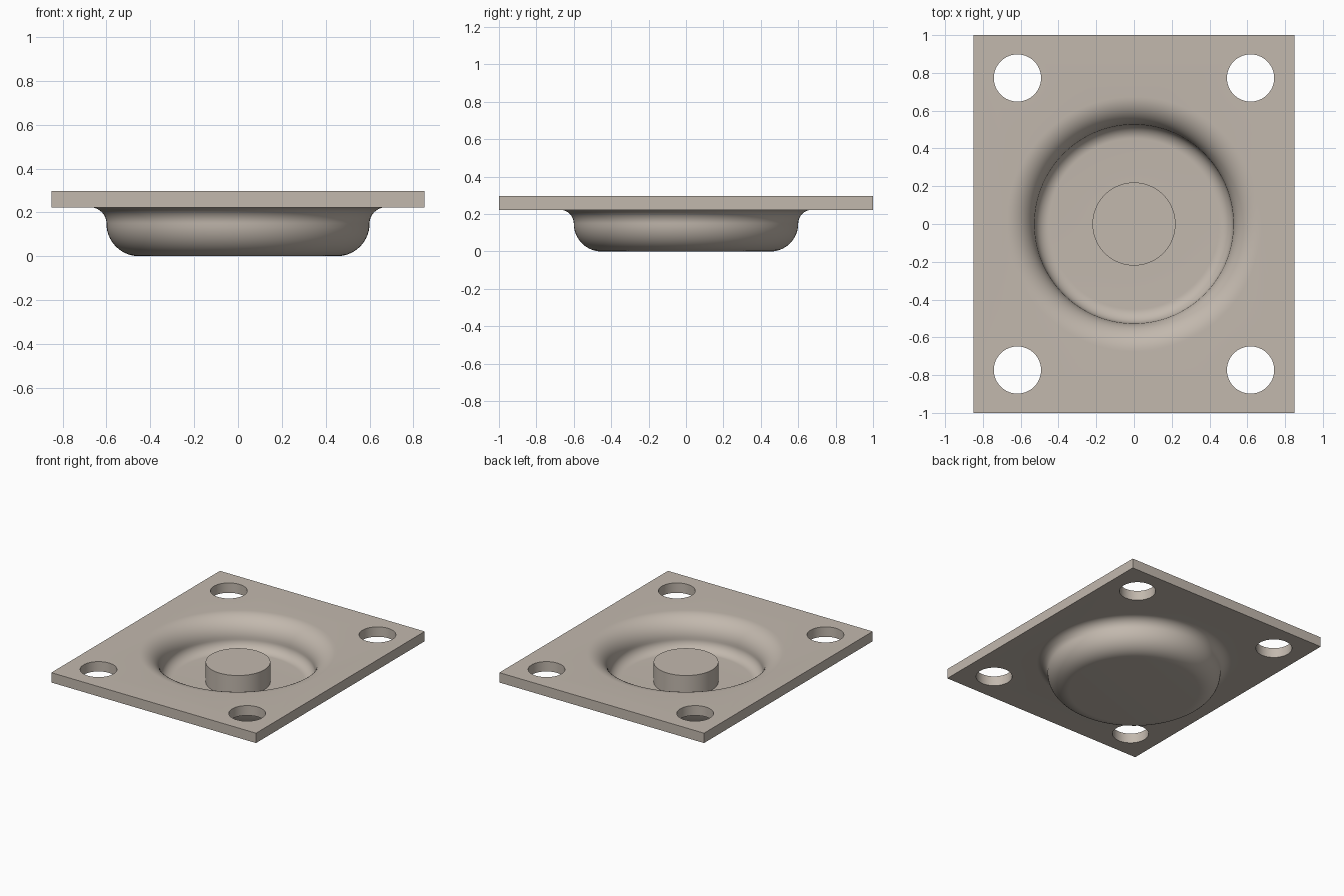
import bpy, bmesh
from math import cos, sin, pi, radians

if "Cube" in bpy.data.objects:
    bpy.data.objects.remove(bpy.data.objects["Cube"])

TOP, BOTTOM = 0.297, 0.223     # plate faces
N = 128                        # sides of the dish


def arc(cr, cz, rad, a0, a1, steps=14):
    """Profile points (r, z) along an arc, angles in degrees."""
    pts = []
    for i in range(steps + 1):
        a = radians(a0 + (a1 - a0) * i / steps)
        pts.append((cr + rad * cos(a), cz + rad * sin(a)))
    return pts


def revolve(bm, profile):
    """Spin a (r, z) profile around the z axis."""
    vs = [bm.verts.new((r, 0, z)) for r, z in profile]
    es = [bm.edges.new(p) for p in zip(vs, vs[1:])]
    bmesh.ops.spin(bm, geom=vs + es, cent=(0, 0, 0), axis=(0, 0, 1),
                   angle=2 * pi, steps=N, use_merge=True)


def wall(bm, outline):
    """Vertical wall through the plate thickness along a closed outline."""
    lo = [bm.verts.new((x, y, BOTTOM)) for x, y in outline]
    hi = [bm.verts.new((x, y, TOP)) for x, y in outline]
    for i in range(len(outline)):
        j = (i + 1) % len(outline)
        bm.faces.new((lo[i], lo[j], hi[j], hi[i]))


bm = bmesh.new()

# dish underside: flat base, round corner, flare into the plate
revolve(bm, [(0, 0)] + arc(0.451, 0.149, 0.149, -90, 0)
        + arc(0.674, 0.149, 0.074, 180, 90)[1:])

# dish inside: flare, inner corner, floor and centre post
revolve(bm, arc(0.674, 0.149, 0.148, 90, 180) + arc(0.451, 0.149, 0.075, 0, -90)[1:]
        + [(0.22, 0.074), (0.22, BOTTOM), (0, BOTTOM)])
bmesh.ops.remove_doubles(bm, verts=bm.verts[:], dist=1e-4)

# plate edge and four bolt holes
wall(bm, [(-0.85, -1), (0.85, -1), (0.85, 1), (-0.85, 1)])
for sx in (-1, 1):
    for sy in (-1, 1):
        wall(bm, [(sx * 0.617 + 0.125 * cos(2 * pi * i / 64),
                   sy * 0.773 + 0.125 * sin(2 * pi * i / 64)) for i in range(64)])

# plate faces between the open loops
for z in (BOTTOM, TOP):
    loops = [e for e in bm.edges if e.is_boundary
             and all(abs(v.co.z - z) < 1e-4 for v in e.verts)]
    bmesh.ops.triangle_fill(bm, edges=loops, use_beauty=True, normal=(0, 0, 1))
bmesh.ops.recalc_face_normals(bm, faces=bm.faces[:])

mesh = bpy.data.meshes.new("dished_plate")
bm.to_mesh(mesh)
bm.free()
plate = bpy.data.objects.new("dished_plate", mesh)
bpy.context.collection.objects.link(plate)

# warm grey metal
metal = bpy.data.materials.new("warm_grey_metal")
metal.diffuse_color = (0.54, 0.48, 0.42, 1)
metal.use_nodes = True
metal.node_tree.nodes["Principled BSDF"].inputs["Base Color"].default_value = metal.diffuse_color
mesh.materials.append(metal)

bpy.context.view_layer.objects.active = plate
plate.select_set(True)
bpy.ops.object.shade_smooth_by_angle(angle=radians(30))
